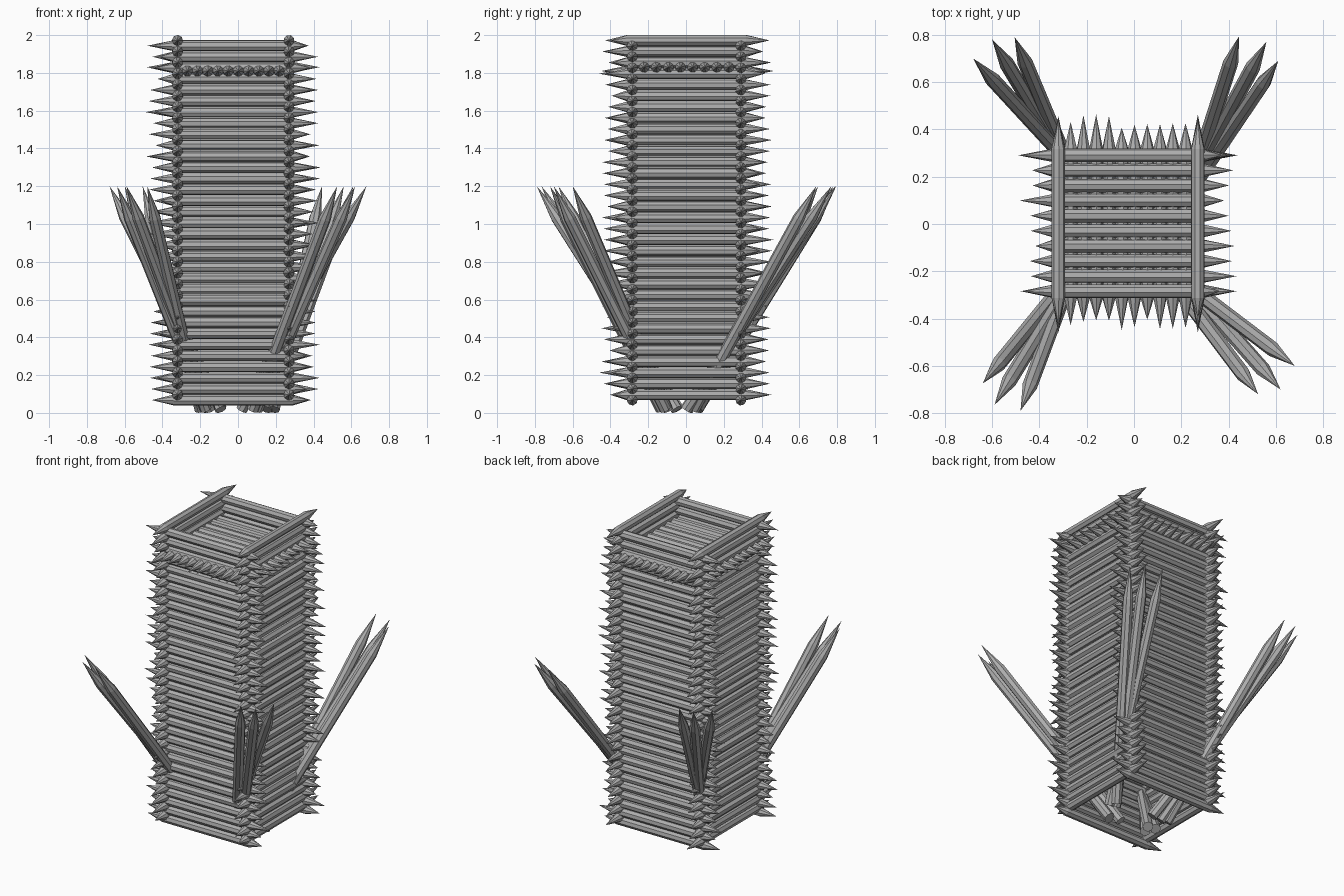
import bpy, bmesh, math, random
from mathutils import Vector, Matrix

if "Cube" in bpy.data.objects:
    bpy.data.objects.remove(bpy.data.objects["Cube"])

random.seed(4)
wood = bpy.data.materials.new("grey_wood")
wood.diffuse_color = (0.42, 0.42, 0.42, 1)
wood.use_nodes = True
wood.node_tree.nodes["Principled BSDF"].inputs["Base Color"].default_value = wood.diffuse_color


def log(bm, a, b, r, tip_a, tip_b, sides=8):
    """Faceted log from a to b, each end sharpened over the given length (0 = blunt)."""
    a, b = Vector(a), Vector(b)
    length = (b - a).length
    turn = (b - a).to_track_quat('Z', 'Y').to_matrix().to_4x4()
    mat = Matrix.Translation(a) @ turn
    roll = random.uniform(0, math.tau)

    def ring(z):
        return [bm.verts.new(mat @ Vector((r * math.cos(roll + i * math.tau / sides),
                                           r * math.sin(roll + i * math.tau / sides), z)))
                for i in range(sides)]

    lo, hi = ring(tip_a), ring(length - tip_b)
    for i in range(sides):
        j = (i + 1) % sides
        bm.faces.new((lo[i], lo[j], hi[j], hi[i]))
    for loop, tip, point in ((lo[::-1], tip_a, a), (hi, tip_b, b)):
        if tip:
            apex = bm.verts.new(point)
            for i in range(sides):
                bm.faces.new((loop[i], loop[(i + 1) % sides], apex))
        else:
            bm.faces.new(loop)


def finish(bm, name):
    me = bpy.data.meshes.new(name)
    bm.to_mesh(me)
    bm.free()
    me.materials.append(wood)
    bpy.context.collection.objects.link(bpy.data.objects.new(name, me))


CX, CY = -0.025, 0.003     # tower centre
HALF, R = 0.425, 0.029     # log half length and radius


def x_log(bm, y, z):
    s, h = random.uniform(-0.03, 0.03), HALF + random.uniform(-0.012, 0.012)
    log(bm, (CX - h + s, y, z), (CX + h + s, y, z), R, h + -0.315 - s, h - 0.315 + s)


def y_log(bm, x, z):
    s, h = random.uniform(-0.03, 0.03), HALF + random.uniform(-0.012, 0.012)
    log(bm, (x, CY - h + s, z), (x, CY + h + s, z), R, h - 0.315 - s, h - 0.315 + s)


# Four interlocking walls of stacked logs
N, STEP = 33, 1.876 / 32
for name, fn, pos, z0 in (("front_wall", x_log, CY - 0.2875, 0.068),
                          ("back_wall", x_log, CY + 0.2875, 0.068),
                          ("left_wall", y_log, CX - 0.295, 0.096),
                          ("right_wall", y_log, CX + 0.295, 0.096)):
    bm = bmesh.new()
    for i in range(N):
        fn(bm, pos, z0 + i * STEP)
    finish(bm, name)

# Platform of two crossed layers near the top
bm = bmesh.new()
for i in range(10):
    y_log(bm, CX - 0.243 + i * 0.054, 1.81)
finish(bm, "platform_lower_logs")
bm = bmesh.new()
for i in range(8):
    x_log(bm, CY - 0.224 + i * 0.064, 1.83)
finish(bm, "platform_upper_logs")

# Slanted stakes, three per corner: tip x, tip y, foot x, foot y
stakes = {
    "front_left_stakes": ((-0.64, -0.675, -0.17, -0.10), (-0.59, -0.765, -0.15, -0.05),
                          (-0.48, -0.79, -0.20, -0.04)),
    "front_right_stakes": ((0.68, -0.60, 0.02, -0.10), (0.62, -0.70, 0.10, -0.11),
                           (0.525, -0.72, 0.08, -0.13)),
    "back_left_stakes": ((-0.68, 0.70, -0.09, 0.06), (-0.60, 0.78, -0.16, 0.05),
                         (-0.505, 0.79, -0.20, 0.06)),
    "back_right_stakes": ((0.445, 0.795, 0.19, 0.0), (0.56, 0.77, 0.15, 0.01),
                          (0.61, 0.69, 0.17, 0.04)),
}
for name, rows in stakes.items():
    bm = bmesh.new()
    for tx, ty, fx, fy in rows:
        log(bm, (fx, fy, 0.018), (tx, ty, 1.2), 0.032, 0, 0.2)
    finish(bm, name)
